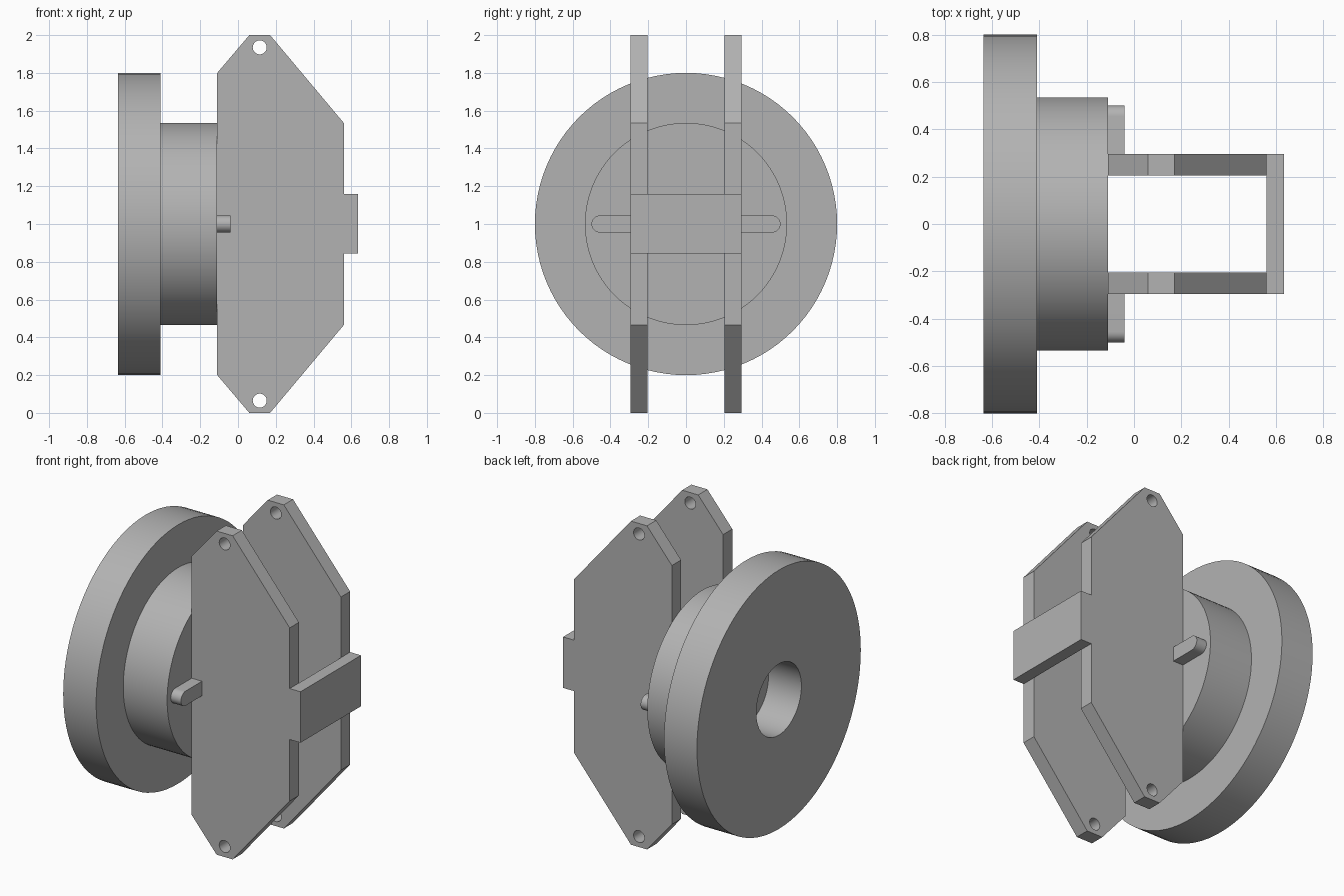
import bpy
import bmesh
from math import cos, sin, pi, radians
from mathutils import Matrix, Vector

if "Cube" in bpy.data.objects:
    bpy.data.objects.remove(bpy.data.objects["Cube"], do_unlink=True)

AXIS_Z = 1.0          # height of the wheel axis
PLATE_IN, PLATE_OUT = 0.205, 0.295

grey = bpy.data.materials.new("plain grey")
grey.use_nodes = True
colour = (0.45, 0.45, 0.45, 1)
grey.diffuse_color = colour
grey.node_tree.nodes["Principled BSDF"].inputs["Base Color"].default_value = colour


def finish(bm, name, smooth=False):
    """Turn a bmesh into a named grey object."""
    bmesh.ops.recalc_face_normals(bm, faces=bm.faces)
    mesh = bpy.data.meshes.new(name)
    bm.to_mesh(mesh)
    bm.free()
    mesh.materials.append(grey)
    obj = bpy.data.objects.new(name, mesh)
    bpy.context.collection.objects.link(obj)
    if smooth:
        bpy.ops.object.select_all(action="DESELECT")
        obj.select_set(True)
        bpy.context.view_layer.objects.active = obj
        bpy.ops.object.shade_smooth_by_angle(angle=radians(30))
    return obj


def arc(cx, cz, r, start, end, steps):
    return [(cx + r * cos(start + (end - start) * i / steps),
             cz + r * sin(start + (end - start) * i / steps))
            for i in range(steps + 1)]


def slab(name, loops, to_world, depth, smooth=False):
    """Fill an outline (with optional hole loops) and extrude it by depth."""
    bm = bmesh.new()
    for loop in loops:
        verts = [bm.verts.new(to_world(*p)) for p in loop]
        for a, b in zip(verts, verts[1:] + verts[:1]):
            bm.edges.new((a, b))
    bmesh.ops.triangle_fill(bm, edges=bm.edges[:], use_beauty=True)
    bmesh.ops.dissolve_limit(bm, angle_limit=0.01, verts=[], edges=bm.edges[:])
    out = bmesh.ops.extrude_face_region(bm, geom=bm.faces[:], use_keep_orig=True)
    moved = [g for g in out["geom"] if isinstance(g, bmesh.types.BMVert)]
    bmesh.ops.translate(bm, vec=depth, verts=moved)
    return finish(bm, name, smooth)


# Flanged wheel: stepped profile (x, radius) turned about the x axis, blind bore
profile = [(-0.41, 0), (-0.41, 0.22), (-0.635, 0.22), (-0.635, 0.8),
           (-0.41, 0.8), (-0.41, 0.535), (-0.11, 0.535), (-0.11, 0)]
bm = bmesh.new()
verts = [bm.verts.new((x, 0, AXIS_Z + r)) for x, r in profile]
edges = [bm.edges.new(pair) for pair in zip(verts, verts[1:])]
bmesh.ops.spin(bm, geom=verts + edges, cent=(0, 0, AXIS_Z), axis=(1, 0, 0),
               angle=2 * pi, steps=96, use_duplicate=False)
bmesh.ops.remove_doubles(bm, verts=bm.verts, dist=1e-4)
finish(bm, "flanged_wheel", smooth=True)

# Side plates: tapered outline mirrored about the axis height, two bolt holes
upper = [(0.56, 1.535), (0.17, 2), (0.06, 2), (-0.11, 1.8)]
outline = upper + [(x, 2 - z) for x, z in reversed(upper)]
holes = [arc(0.115, z, 0.037, 0, 2 * pi, 32)[:-1] for z in (1.935, 0.065)]

# Key studs: flat bars with a rounded outer end, standing on the hub face
stud = (arc(0.455, AXIS_Z, 0.045, -pi / 2, pi / 2, 16)
        + [(PLATE_IN + 0.02, AXIS_Z + 0.045), (PLATE_IN + 0.02, AXIS_Z - 0.045)])

for side, s in (("left", -1), ("right", 1)):
    slab("side_plate_" + ("front" if s < 0 else "back"), [outline] + holes,
         lambda x, z: (x, s * PLATE_IN, z),
         Vector((0, s * (PLATE_OUT - PLATE_IN), 0)), smooth=True)
    slab("key_stud_" + ("front" if s < 0 else "back"), [stud],
         lambda y, z: (-0.11, s * y, z), Vector((0.07, 0, 0)), smooth=True)

# Cross bar joining the two plates
bm = bmesh.new()
bmesh.ops.create_cube(bm, size=1, matrix=Matrix.Translation((0.597, 0, 1.0025))
                      @ Matrix.Diagonal((0.074, 2 * PLATE_OUT, 0.315, 1)))
finish(bm, "cross_bar")
